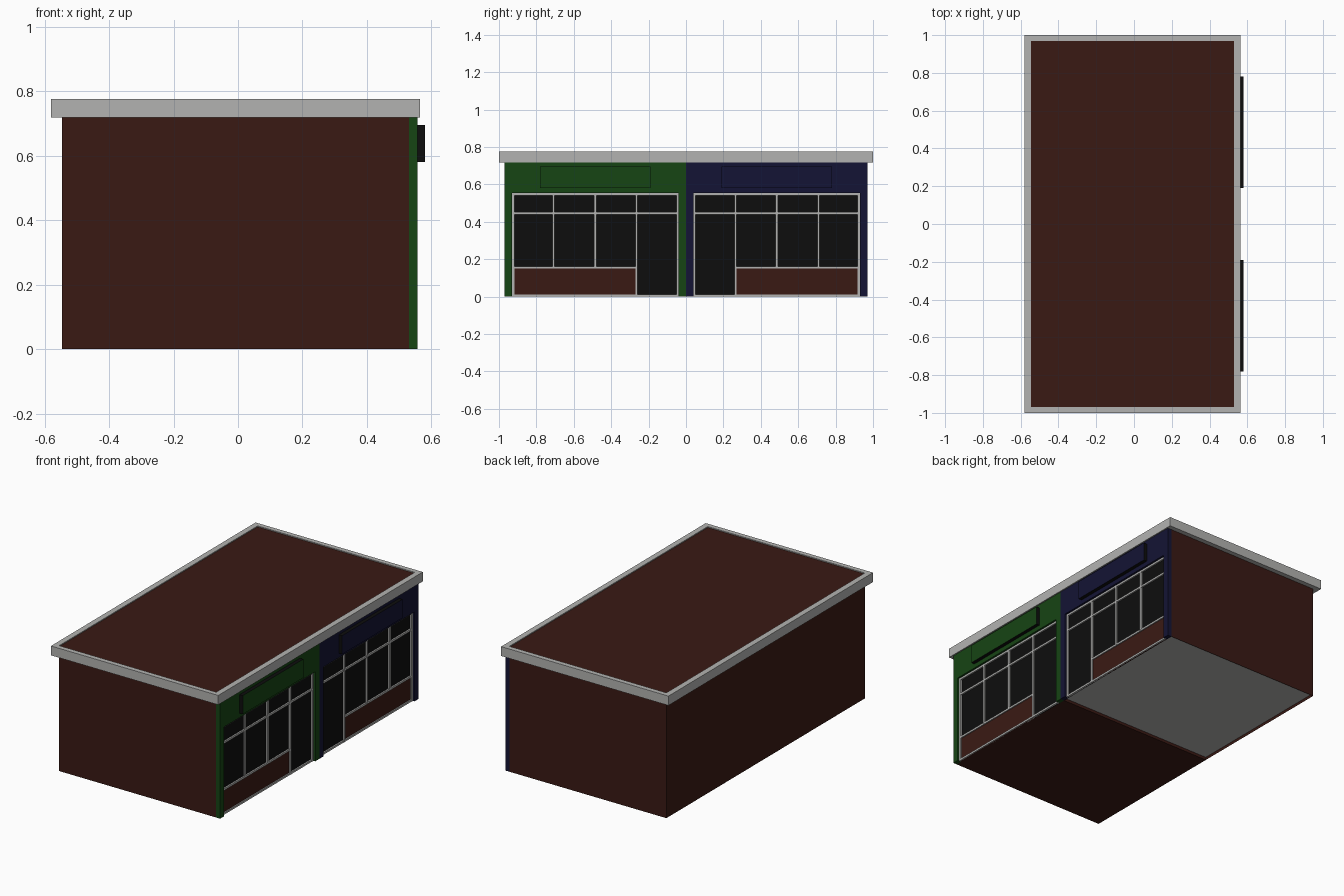
import bpy, bmesh

if "Cube" in bpy.data.objects:
    bpy.data.objects.remove(bpy.data.objects["Cube"])

def material(name, rgb):
    m = bpy.data.materials.new(name)
    m.diffuse_color = (*rgb, 1)
    m.use_nodes = True
    m.node_tree.nodes["Principled BSDF"].inputs["Base Color"].default_value = m.diffuse_color
    return m

BRICK = material("brick", (0.042, 0.010, 0.007))
GREEN = material("green_paint", (0.008, 0.058, 0.007))
BLUE = material("blue_paint", (0.007, 0.007, 0.035))
BLACK = material("black_glass", (0.004, 0.004, 0.004))
GREY = material("grey_trim", (0.45, 0.45, 0.44))

def finish(name, bm, mats):
    bmesh.ops.recalc_face_normals(bm, faces=bm.faces)
    me = bpy.data.meshes.new(name)
    bm.to_mesh(me)
    bm.free()
    for m in mats:
        me.materials.append(m)
    ob = bpy.data.objects.new(name, me)
    bpy.context.collection.objects.link(ob)
    return ob

def add_box(bm, x, y, z):
    y = sorted(y)
    vs = bmesh.ops.create_cube(bm, size=1)["verts"]
    for v in vs:
        v.co = [a[0] if c < 0 else a[1] for a, c in zip((x, y, z), v.co)]

def box(name, x, y, z, mat):
    bm = bmesh.new()
    add_box(bm, x, y, z)
    return finish(name, bm, [mat])

def prism(name, pts, to3d, direction, mat):
    """Extrude a flat outline along a direction."""
    bm = bmesh.new()
    f = bm.faces.new([bm.verts.new(to3d(*p)) for p in pts])
    r = bmesh.ops.extrude_face_region(bm, geom=[f])
    bmesh.ops.translate(bm, vec=direction,
                        verts=[g for g in r["geom"] if isinstance(g, bmesh.types.BMVert)])
    return finish(name, bm, [mat])

X0, X1, YE, EAVE = -0.545, 0.53, 0.97, 0.718

def shop(label, s, paint):
    # brick hall; the blue unit has a grey floor underneath
    bm = bmesh.new()
    add_box(bm, (X0, X1), (0, s * YE), (0, 0.77))
    bm.normal_update()
    if s > 0:
        floor = min(bm.faces, key=lambda f: f.calc_center_median().z)
        bmesh.ops.inset_region(bm, faces=[floor], thickness=0.005)
        floor.material_index = 1
        for v in floor.verts:
            v.co.z = 0.015
    finish(label + "_hall", bm, [BRICK, GREY])

    # painted surround around the shop window
    outline = [(0, 0), (0.04, 0), (0.04, 0.553), (0.93, 0.553),
               (0.93, 0), (YE, 0), (YE, EAVE), (0, EAVE)]
    prism(label + "_surround", outline, lambda y, z: (X1, s * y, z), (0.027, 0, 0), paint)

    # sign board: black edges, painted face
    bm = bmesh.new()
    add_box(bm, (0.557, 0.58), (s * 0.19, s * 0.78), (0.58, 0.695))
    max(bm.faces, key=lambda f: f.calc_center_median().x).material_index = 1
    finish(label + "_sign_board", bm, [BLACK, paint])

    # glazing and brick stall riser
    box(label + "_window_glass", (X1, 0.536), (s * 0.265, s * 0.93), (0.155, 0.553), BLACK)
    box(label + "_door_glass", (X1, 0.536), (s * 0.04, s * 0.265), (0, 0.553), BLACK)
    box(label + "_stall_riser", (X1, 0.538), (s * 0.265, s * 0.93), (0, 0.155), BRICK)

    # window and door bars
    bm = bmesh.new()
    w = 0.006
    for y, z in ((0.046, 0), (0.265, 0), (0.485, 0.155), (0.708, 0.155), (0.924, 0)):
        add_box(bm, (X1, 0.546), (s * (y - w), s * (y + w)), (z, 0.553))
    for z, y in ((0.547, 0.04), (0.445, 0.04), (0.155, 0.265), (0.006, 0.04)):
        add_box(bm, (X1, 0.545), (s * y, s * 0.93), (z - w, z + w))
    finish(label + "_window_frame", bm, [GREY])

shop("green_shop", -1, GREEN)
shop("blue_shop", 1, BLUE)

# roof edge band: hollow rectangular ring
bm = bmesh.new()
rings = []
for x0, x1, y in ((-0.58, 0.565, 1.0), (X0, X1, YE)):
    for z in (EAVE, 0.776):
        rings.append([bm.verts.new((px, py, z)) for px, py in
                      ((x0, -y), (x1, -y), (x1, y), (x0, y))])
ob, ot, ib, it = rings
for a, b in ((ob, ot), (ot, it), (it, ib), (ib, ob)):
    for i in range(4):
        j = (i + 1) % 4
        bm.faces.new((a[i], a[j], b[j], b[i]))
finish("roof_edge_band", bm, [GREY])
